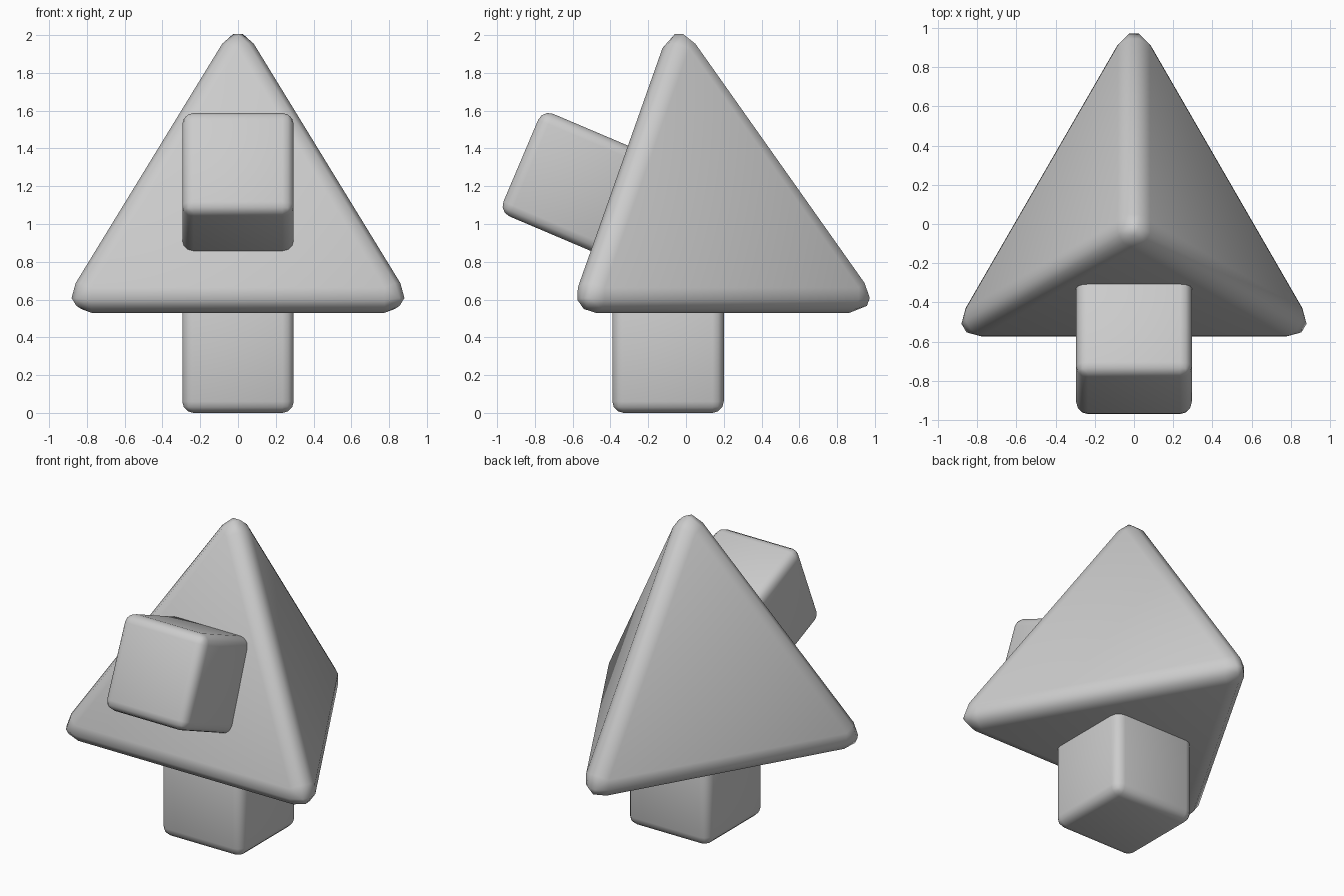
import bpy, bmesh
from math import radians, sin, cos, sqrt
from mathutils import Vector

if "Cube" in bpy.data.objects:
    bpy.data.objects.remove(bpy.data.objects["Cube"])


def finish(name, bm, offset, segments=3):
    """Round every edge, shade smooth and add the object to the scene."""
    bmesh.ops.recalc_face_normals(bm, faces=bm.faces)
    bmesh.ops.bevel(bm, geom=bm.edges[:], offset=offset, offset_type='OFFSET',
                    segments=segments, profile=0.5, affect='EDGES', clamp_overlap=True)
    for f in bm.faces:
        f.smooth = True
    mesh = bpy.data.meshes.new(name)
    bm.to_mesh(mesh)
    bm.free()
    obj = bpy.data.objects.new(name, mesh)
    bpy.context.collection.objects.link(obj)
    return obj


def rounded_cube(name, size, location, tilt=0):
    bm = bmesh.new()
    bmesh.ops.create_cube(bm, size=size)
    obj = finish(name, bm, 0.06)
    obj.location = location
    obj.rotation_euler.x = radians(tilt)
    return obj


# Regular tetrahedron body with one corner pointing back
R, base_z, cy = 1.18, 0.53, -0.03
bm = bmesh.new()
corners = [bm.verts.new((R * cos(radians(a)), cy + R * sin(radians(a)), base_z))
           for a in (90, 210, 330)]
apex = bm.verts.new(Vector((0, cy, base_z + R * sqrt(2))))
bm.faces.new(corners)
for i in range(3):
    bm.faces.new((corners[i], corners[(i + 1) % 3], apex))
finish("pyramid_body", bm, 0.142)

# Cube foot below and tilted cube on the front face
rounded_cube("foot_cube", 0.59, (0, -0.095, 0.295))
rounded_cube("front_cube", 0.59, (0, -0.603, 1.22), tilt=-23)
